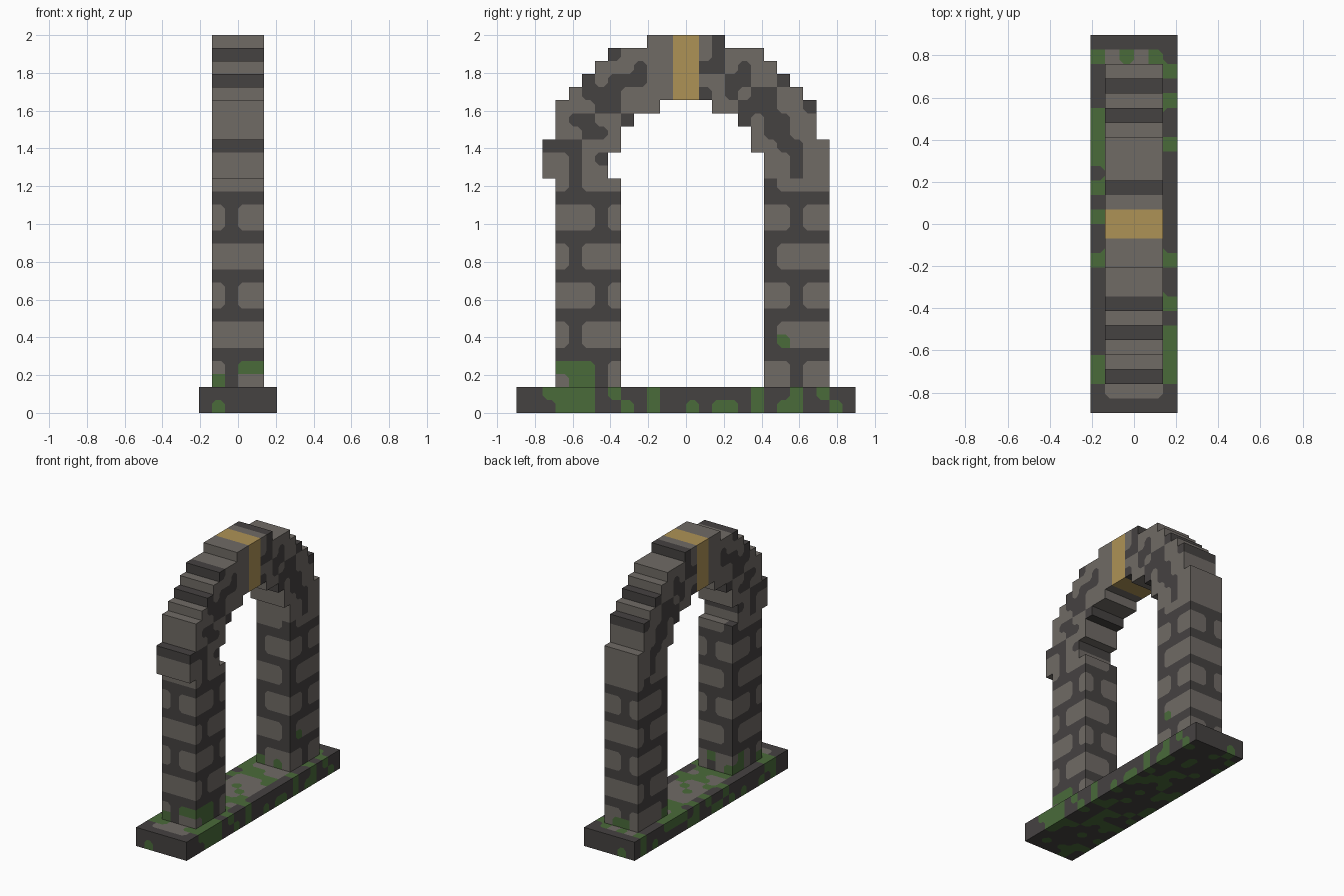
import bpy, bmesh, random
from itertools import product
from mathutils import Vector

if "Cube" in bpy.data.objects:
    bpy.data.objects.remove(bpy.data.objects["Cube"], do_unlink=True)

V = 2 / 29        # edge of one block
CUT = 0.32        # corner cut on colour patches, in blocks
rng = random.Random(7)


def make_material(name, rgb):
    m = bpy.data.materials.new(name)
    m.use_nodes = True
    m.diffuse_color = (*rgb, 1)
    bsdf = next(n for n in m.node_tree.nodes if n.type == 'BSDF_PRINCIPLED')
    bsdf.inputs["Base Color"].default_value = (*rgb, 1)
    bsdf.inputs["Roughness"].default_value = 0.9
    return m


MATERIALS = [make_material("light_stone", (0.160, 0.145, 0.130)),
             make_material("dark_stone", (0.060, 0.054, 0.053)),
             make_material("moss_green", (0.068, 0.147, 0.042)),
             make_material("gold", (0.423, 0.288, 0.093))]
LIGHT, DARK, MOSS, GOLD = range(4)


def box(x, y, z):
    """All block cells within three (start, stop) ranges."""
    return list(product(range(*x), range(*y), range(*z)))


def build_blocks(name, cells, rule):
    """Outer skin of a set of blocks; colour patches get clipped corners."""
    colour = {c: rule(*c) for c in cells}
    bm = bmesh.new()

    def add_face(points, normal, mat):
        f = bm.faces.new([bm.verts.new(p * V) for p in points])
        f.normal_update()
        if f.normal.dot(normal) < 0:
            f.normal_flip()
        f.material_index = mat

    for cell, own in colour.items():
        p = Vector(cell)
        for axis, side in product(range(3), (-1, 1)):
            n = Vector([side * (i == axis) for i in range(3)])
            if tuple(int(a) for a in p + n) in colour:
                continue
            u = Vector([float(i == (axis + 1) % 3) for i in range(3)])
            w = Vector([float(i == (axis + 2) % 3) for i in range(3)])
            centre = p + Vector((0.5, 0.5, 0.5)) + n * 0.5

            def seen(d):
                # colour of the neighbour on the same flat surface
                q = p + d
                if tuple(int(a) for a in q + n) in colour:
                    return None
                return colour.get(tuple(int(a) for a in q))

            outline = []
            for su, sw in ((-1, -1), (1, -1), (1, 1), (-1, 1)):
                corner = centre + (u * su + w * sw) * 0.5
                a, b, diag = seen(u * su), seen(w * sw), seen(u * su + w * sw)
                if a is not None and a == b and a != own and diag != own:
                    e1, e2 = corner - u * su * CUT, corner - w * sw * CUT
                    add_face([corner, e1, e2], n, a)
                    outline += [e2, e1] if su == sw else [e1, e2]
                else:
                    outline.append(corner)
            add_face(outline, n, own)

    bmesh.ops.remove_doubles(bm, verts=bm.verts, dist=1e-5)
    mesh = bpy.data.meshes.new(name)
    bm.to_mesh(mesh)
    bm.free()
    for m in MATERIALS:
        mesh.materials.append(m)
    ob = bpy.data.objects.new(name, mesh)
    bpy.context.collection.objects.link(ob)
    return ob


# Base slab: dark rim, light paving inside, moss patches
LEFT_MOSS = {1: (-11, -10, -9, -8, -6, -3, 5, 8, 10),
             0: (-10, -9, -8, -5, -3, 0, 2, 3, 5, 7, 8, 11)}
RIGHT_RIM_MOSS = (-11, -10, -3, 0, 2, 4, 5, 6, 7, 11)


def base_rule(x, y, z):
    rim = x in (-3, 2) or y in (-13, 12)
    if y in (-13, 12):
        mossy = (x, z) == (-2, 0)
    elif x == 2:
        mossy = y in LEFT_MOSS[z]
    elif x == -3 and z == 1:
        mossy = y in RIGHT_RIM_MOSS
    elif y == 11 and z == 1:
        mossy = x in (-1, 1)
    elif y == -12 and z == 1:
        mossy = False
    else:
        mossy = rng.random() < 0.32
    if mossy:
        return MOSS
    return DARK if rim or z == 0 else LIGHT


build_blocks("base_slab", box((-3, 3), (-13, 13), (0, 2)), base_rule)


# Pillars: brick courses with staggered joints, moss near the foot
def pillar_rule(x, y, z):
    if y < 0 and (x == 1 or y == -10):
        mossy = ((z == 3 and x >= 0 and y <= -8)
                 or (z == 2 and x == 1 and y in (-9, -8))
                 or (x, y, z) == (-2, -10, 2))
    elif x == 1:
        mossy = (y, z) == (7, 5)
    else:
        mossy = z < 6 and rng.random() < (0.2 if z < 4 else 0.05)
    if mossy:
        return MOSS
    course = (z - 2) // 3
    joint = (x + y) % 5 == (2 if course % 2 else 4)
    return DARK if z % 3 == 1 or joint else LIGHT


for name, start in (("front_pillar", -10), ("back_pillar", 6)):
    build_blocks(name, box((-2, 2), (start, start + 5), (2, 18)), pillar_rule)

# Arch: stepped profile as (bottom, top, inner, outer), mirrored front to back
STEPS = ((18, 20, 6, 11), (20, 21, 5, 11), (21, 22, 5, 10), (22, 23, 4, 10),
         (23, 24, 2, 10), (24, 25, 1, 9), (25, 26, 1, 8), (26, 27, 1, 7),
         (27, 28, 1, 6), (28, 29, 1, 3))
arch_cells = []
for z0, z1, inner, outer in STEPS:
    arch_cells += box((-2, 2), (inner, outer), (z0, z1))
    arch_cells += box((-2, 2), (-outer, -inner), (z0, z1))

# Dark stones of the arch, by course
DARK_STONES = {28: (2,), 27: (-6, 2), 26: (-4, 1, 2, 4),
               25: (-8, -6, -5, -4, 3, 4, 7), 24: (-8, -7, -6, 1, 3, 5, 6),
               23: (-7, -6, 4, 5, 6, 9), 22: (-9, -8, -5, 4, 6, 7),
               21: (-8, -7, 6, 7), 20: (-11, -10, -9, 7, 8),
               19: (-9, -7, 8), 18: (-9, 8)}
build_blocks("arch", arch_cells,
             lambda x, y, z: DARK if y in DARK_STONES[z] else LIGHT)

# Keystone
build_blocks("keystone", box((-2, 2), (-1, 1), (24, 29)), lambda x, y, z: GOLD)
